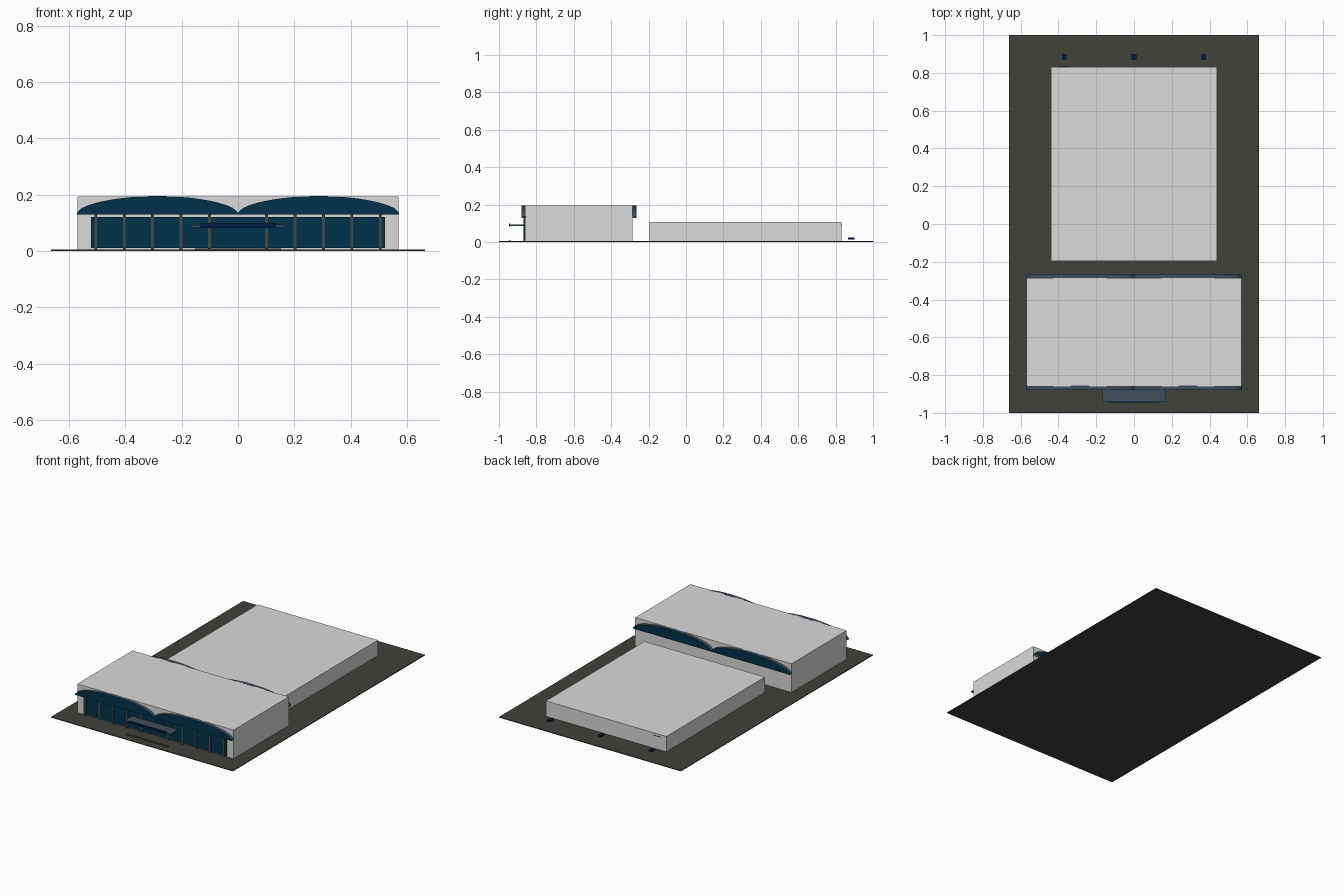
import bpy
import bmesh

cube = bpy.data.objects.get("Cube")
if cube:
    bpy.data.objects.remove(cube, do_unlink=True)


def make_material(name, r, g, b):
    m = bpy.data.materials.new(name)
    m.use_nodes = True
    m.diffuse_color = (r, g, b, 1)
    m.node_tree.nodes["Principled BSDF"].inputs["Base Color"].default_value = (r, g, b, 1)
    return m


PALE = make_material("pale wall", 0.7, 0.7, 0.7)
PAVING = make_material("dark paving", 0.052, 0.054, 0.043)
TEAL = make_material("dark teal glass", 0.0, 0.032, 0.07)
SLATE = make_material("slate trim", 0.053, 0.077, 0.108)
FRAME = make_material("grey frame", 0.061, 0.063, 0.056)
NAVY = make_material("navy", 0.0, 0.012, 0.06)
YELLOW = make_material("yellow soffit", 0.6, 0.42, 0.08)


def finish(name, bm, *materials):
    bmesh.ops.recalc_face_normals(bm, faces=bm.faces)
    mesh = bpy.data.meshes.new(name)
    bm.to_mesh(mesh)
    bm.free()
    for m in materials:
        mesh.materials.append(m)
    obj = bpy.data.objects.new(name, mesh)
    bpy.context.collection.objects.link(obj)
    return obj


def box(name, material, x, y, z):
    """Box spanning the given (low, high) ranges."""
    bm = bmesh.new()
    bmesh.ops.create_cube(bm, size=1)
    for v in bm.verts:
        v.co = [lo + (c + 0.5) * (hi - lo) for c, (lo, hi) in zip(v.co, (x, y, z))]
    return finish(name, bm, material)


def arch(name, x0, x1, y0, y1, base, spring, peak, steps=32):
    """Shallow arched fascia: teal faces, slate rim, yellow soffit."""
    bm = bmesh.new()
    outline = [(x1, base), (x0, base)]
    for i in range(steps + 1):
        t = 2 * i / steps - 1
        rise = max(0, 1 - t * t) ** 0.6
        outline.append((x0 + (x1 - x0) * i / steps, spring + (peak - spring) * rise))
    face = bm.faces.new([bm.verts.new((x, y0, z)) for x, z in outline])
    grown = bmesh.ops.extrude_face_region(bm, geom=[face])["geom"]
    for v in grown:
        if isinstance(v, bmesh.types.BMVert):
            v.co.y = y1
    bmesh.ops.recalc_face_normals(bm, faces=bm.faces)
    for f in bm.faces:
        if abs(f.normal.y) > 0.5:
            f.material_index = 0
        else:
            f.material_index = 2 if f.normal.z < -0.5 else 1
    return finish(name, bm, TEAL, SLATE, YELLOW)


# Site and the two halls
FLOOR = 0.005
box("ground_slab", PAVING, (-0.663, 0.663), (-1, 1), (0, FLOOR))
box("front_hall", PALE, (-0.57, 0.57), (-0.86, -0.285), (FLOOR, 0.194))
box("rear_hall", PALE, (-0.439, 0.439), (-0.195, 0.832), (FLOOR, 0.106))

# Twin arched fascias on front and back of the main hall
for side, y0, y1 in (("front", -0.88, -0.856), ("back", -0.287, -0.264)):
    arch(side + "_arch_right", -0.572, 0, y0, y1, 0.129, 0.136, 0.195)
    arch(side + "_arch_left", 0, 0.572, y0, y1, 0.129, 0.136, 0.195)

# Glazed front with mullions either side of the entrance
box("front_glazing", TEAL, (-0.522, 0.522), (-0.866, -0.859), (0.01, 0.121))
for i in range(1, 6):
    for s in (-1, 1):
        x = s * i * 0.101
        box("mullion", FRAME, (x - 0.005, x + 0.005), (-0.87, -0.86), (FLOOR, 0.13))

# Entrance canopy and threshold
box("entrance_canopy", SLATE, (-0.168, 0.168), (-0.942, -0.86), (0.084, 0.092))
box("canopy_fascia", NAVY, (-0.135, 0.135), (-0.946, -0.94), (0.082, 0.099))
box("entrance_threshold", FRAME, (-0.152, 0.152), (-0.95, -0.935), (FLOOR, 0.009))

# Details behind the rear hall
for x in (-0.37, 0, 0.37):
    box("rear_block", NAVY, (x - 0.012, x + 0.012), (0.867, 0.9), (0.014, 0.024))
box("rear_wall_plate", NAVY, (-0.4, -0.34), (0.831, 0.833), (0.089, 0.092))
